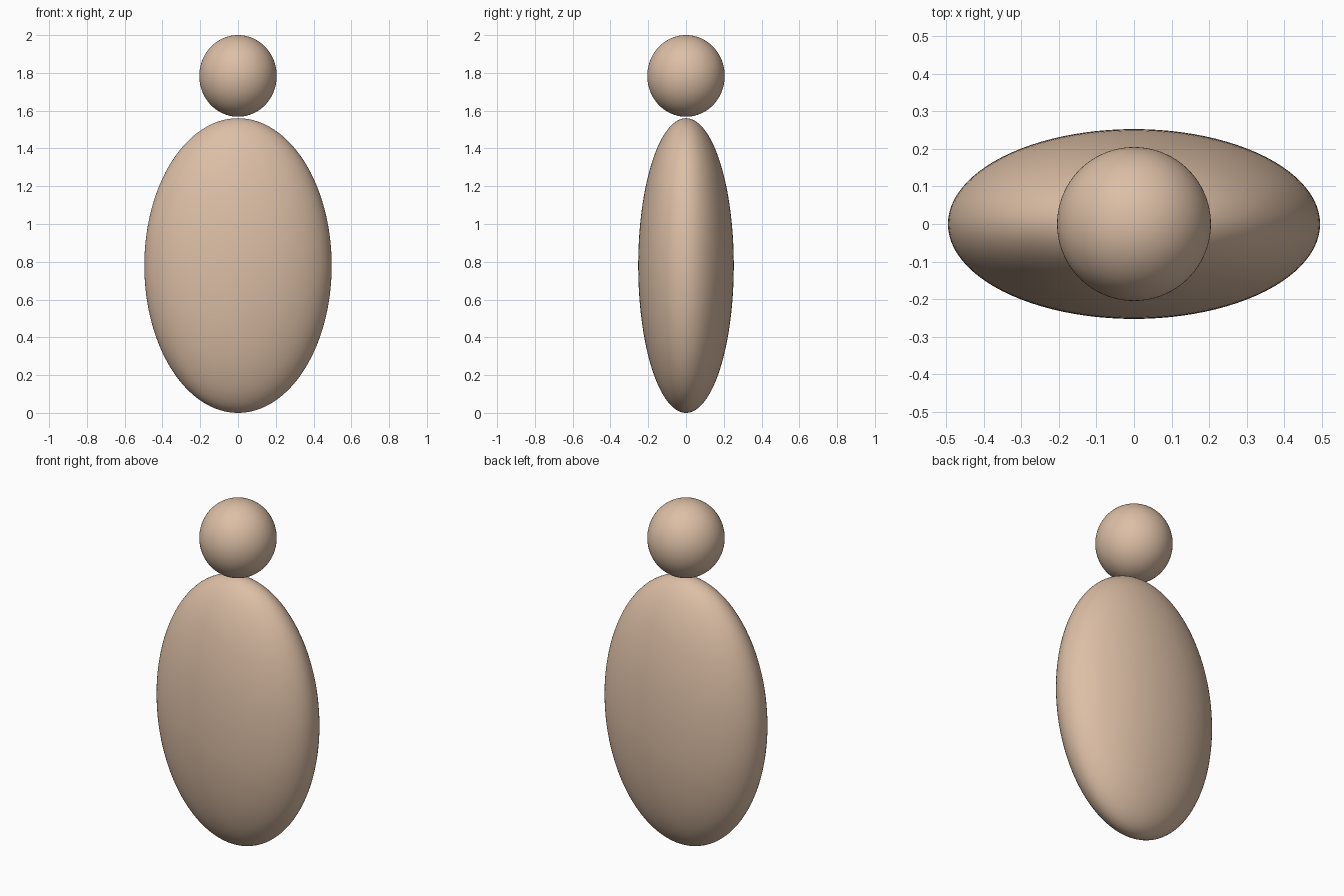
import bpy

if "Cube" in bpy.data.objects:
    bpy.data.objects.remove(bpy.data.objects["Cube"])

def ellipsoid(name, z, radii, mat):
    bpy.ops.mesh.primitive_uv_sphere_add(segments=96, ring_count=64, radius=1, location=(0, 0, z))
    ob = bpy.context.object
    ob.name = name
    ob.scale = radii
    bpy.ops.object.transform_apply(location=False, rotation=False, scale=True)
    bpy.ops.object.shade_smooth()
    ob.data.materials.append(mat)
    return ob

skin = bpy.data.materials.new("tan")
skin.diffuse_color = (0.72, 0.52, 0.38, 1)
skin.use_nodes = True
skin.node_tree.nodes["Principled BSDF"].inputs["Base Color"].default_value = skin.diffuse_color

# Flattened egg-shaped body
ellipsoid("body", 0.78, (0.496, 0.253, 0.78), skin)
# Slightly tall round head, hovering just above the body
ellipsoid("head", 1.784, (0.205, 0.205, 0.216), skin)
